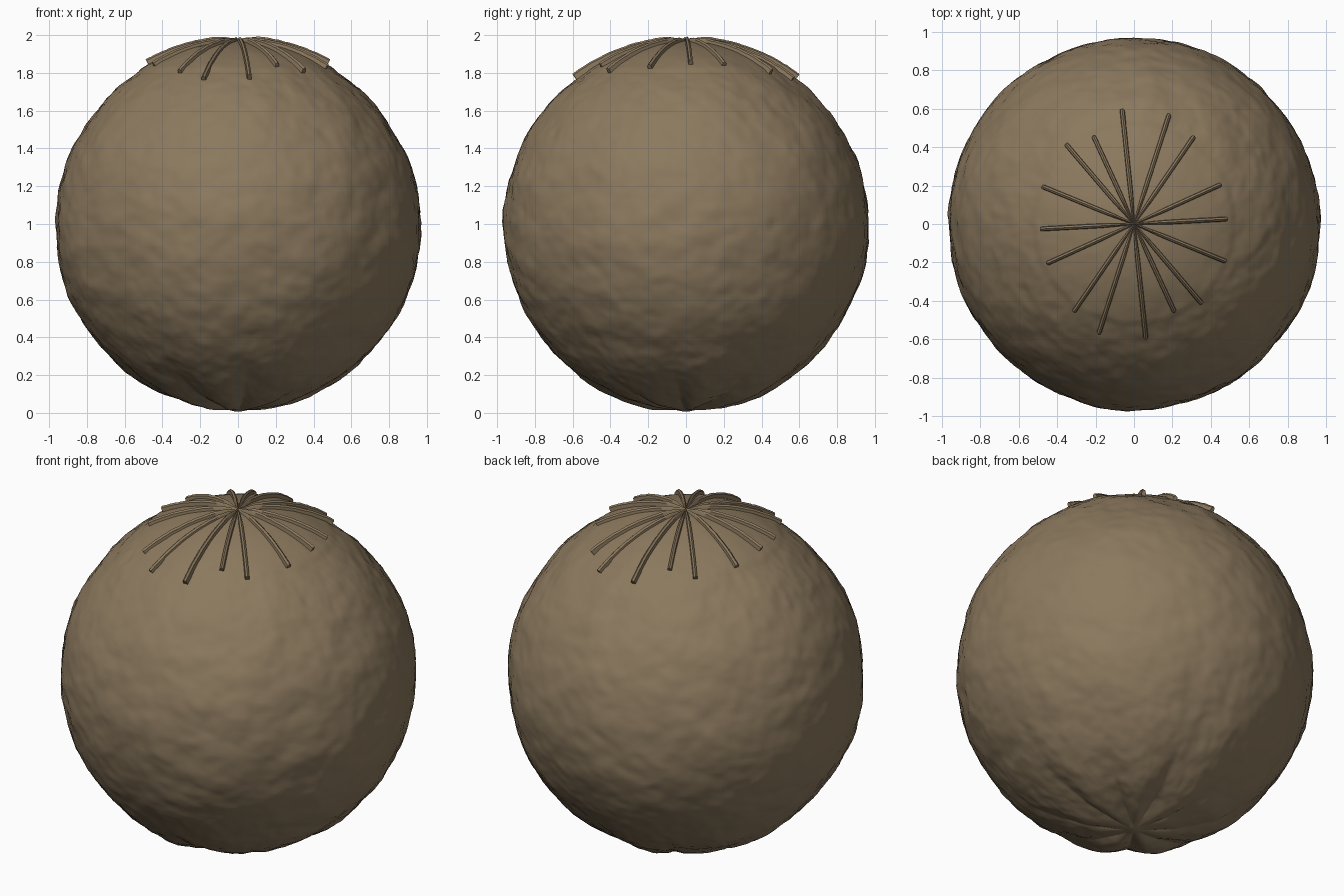
import bpy, bmesh, math
from mathutils import Vector, noise

if "Cube" in bpy.data.objects:
    bpy.data.objects.remove(bpy.data.objects["Cube"])

CENTRE = Vector((0, 0, 0.99))


def make_object(name, bm, mat):
    bmesh.ops.recalc_face_normals(bm, faces=bm.faces)
    for f in bm.faces:
        f.smooth = True
    me = bpy.data.meshes.new(name)
    bm.to_mesh(me)
    bm.free()
    me.materials.append(mat)
    ob = bpy.data.objects.new(name, me)
    bpy.context.collection.objects.link(ob)
    return ob


def smooth(a, b, t):
    t = max(0.0, min(1.0, (t - a) / (b - a)))
    return t * t * (3 - 2 * t)


def radius(d):
    # round body with wrinkled skin; meridian furrows gather at the bottom
    a = math.atan2(d.y, d.x)
    rho = math.hypot(d.x, d.y)
    r = 0.966 + 0.008 * abs(d.z) ** 3
    calm = 1 - 0.75 * smooth(0.75, 0.95, d.z)
    bump = 0.010 * noise.noise(d * 2.5)
    bump += 0.008 * noise.noise(Vector((d.x * 6, d.y * 6, d.z * 7)))
    bump += 0.005 * noise.noise(d * 14) + 0.003 * noise.noise(d * 30)
    r += bump * calm * smooth(0.0, 0.3, rho)
    if d.z < 0:
        fade = smooth(0.02, 0.2, rho) * (1 - smooth(0.35, 0.95, rho))
        wave = abs(math.sin(4.5 * a + 0.4)) - 0.6 + 0.3 * math.sin(7 * a + 1)
        r += 0.022 * fade * wave
        r += 0.010 * (1 - smooth(0.0, 0.07, rho))
    # low raised disc under the crown
    elif rho < 0.7:
        r += 0.005 * (1 - smooth(0.525, 0.545, rho))
    return r


def material(name, colour):
    m = bpy.data.materials.new(name)
    m.diffuse_color = (*colour, 1)
    m.use_nodes = True
    m.node_tree.nodes["Principled BSDF"].inputs["Base Color"].default_value = m.diffuse_color
    return m


brown = material("dull brown", (0.262, 0.191, 0.112))

# Body
bm = bmesh.new()
bmesh.ops.create_uvsphere(bm, u_segments=256, v_segments=160, radius=1)
for v in bm.verts:
    d = v.co.normalized()
    v.co = CENTRE + d * radius(d)
make_object("round_body", bm, brown)


# Crown ridges: thin curved bars running out from the top, ending bluntly
def ridge(name, x, y, height, width=0.011):
    length, ang = math.hypot(x, y), math.atan2(y, x)
    out = Vector((math.cos(ang), math.sin(ang), 0))
    side = Vector((-out.y, out.x, 0))
    bm = bmesh.new()
    rings, n = [], 36
    for i in range(n + 1):
        rho = length * i / n
        th = math.asin(rho / 0.97)
        d = out * math.sin(th) + Vector((0, 0, math.cos(th)))
        wob = 0.003 * noise.noise(Vector((x * 9, y * 9, rho * 40)))
        h = height * (0.55 + 0.45 * smooth(0, 0.12, rho)) + wob
        w = width * (0.5 + 0.5 * smooth(0, 0.2, rho))
        base = CENTRE + d * 0.955
        top = CENTRE + d * (0.972 + h)
        rings.append([bm.verts.new(p) for p in (
            base - side * w * 1.3, top - side * w * 0.9 - d * 0.008,
            top, top + side * w * 0.9 - d * 0.008, base + side * w * 1.3)])
    for a, b in zip(rings, rings[1:]):
        for k in range(5):
            j = (k + 1) % 5
            bm.faces.new((a[k], a[j], b[j], b[k]))
    bm.faces.new(rings[0])
    bm.faces.new(rings[-1])
    ob = make_object(name, bm, brown)
    bpy.context.view_layer.objects.active = ob
    ob.select_set(True)
    bpy.ops.object.shade_smooth_by_angle(angle=math.radians(40))
    ob.select_set(False)


ENDS = [(0.47, 0.025, 0.036), (0.44, 0.20, 0.03), (0.305, 0.445, 0.03),
        (0.18, 0.56, 0.025), (-0.06, 0.58, 0.034), (-0.205, 0.445, 0.03),
        (-0.345, 0.405, 0.03), (-0.465, 0.19, 0.03)]
for i, (x, y, h) in enumerate(ENDS):
    for s in (1, -1):
        ridge(f"crown_ridge_{i}_{'a' if s == 1 else 'b'}", s * x, s * y, h)
